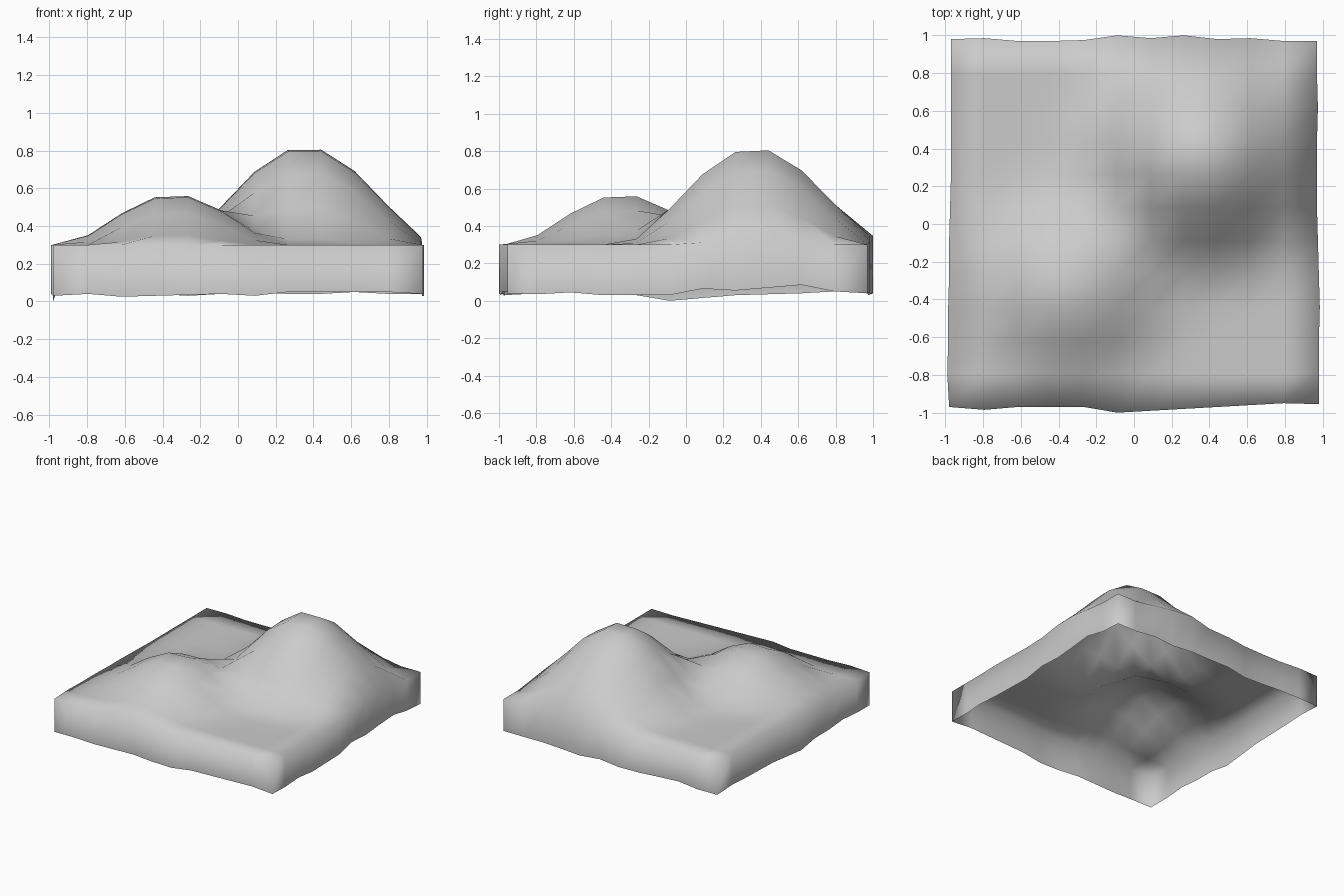
import bpy, bmesh
from mathutils import Vector

cube = bpy.data.objects.get("Cube")
if cube:
    bpy.data.objects.remove(cube, do_unlink=True)

SEGMENTS = 11
HALF = 0.97
GROUND = 0.3

# Hills: centre x, centre y, height, radius
HILLS = [(0.355, 0.365, 0.53, 0.73), (-0.34, -0.34, 0.275, 0.61)]

# Wavy lower rim of each side, in hundredths: height, then outward shift
RIM_HEIGHT = {
    "front": [3, 4, 2.5, 3, 3.5, 4, 3, 5, 5, 5, 5, 4],
    "back": [4, 4, 5, 4, 3, 4, 5, 4, 4, 5, 4, 4],
    "west": [3, 4, 5, 3.5, 3, 0, 1.5, 3, 3.5, 4, 5, 4],
    "east": [4, 3.5, 4.5, 3, 3, 3, 6.5, 5.5, 7, 8.5, 5, 4],
}
RIM_SHIFT = {
    "front": [0, 1.5, 0, 0, 0, 3, 2, 1, 0, -1, -2, -1.5],
    "back": [1, 1.5, 0, 0, 0.5, 3, 1.5, 3, 1, 1.5, 0, 0],
    "west": [1, 2, 1.5, 1.5, 1, 1, 0.5, 0, 0, 0, 0, 0],
    "east": [1, 1, 1, 1.5, 1, 0.5, 0, 0, 0, 0.5, 0, 0],
}


def height_at(x, y):
    z = GROUND
    for cx, cy, height, radius in HILLS:
        falloff = max(0, 1 - ((x - cx) ** 2 + (y - cy) ** 2) / radius ** 2)
        z += height * falloff ** 2
    return z


def sides_of(co):
    """Sides a rim point lies on, with its index along each and outward axis."""
    i, j = (round((v + HALF) / (2 * HALF) * SEGMENTS) for v in co.xy)
    table = [("front", j == 0, i, (0, -1, 0)), ("back", j == SEGMENTS, i, (0, 1, 0)),
             ("west", i == 0, j, (-1, 0, 0)), ("east", i == SEGMENTS, j, (1, 0, 0))]
    return [(name, k, Vector(axis)) for name, on, k, axis in table if on]


# Ground sheet
bm = bmesh.new()
bmesh.ops.create_grid(bm, x_segments=SEGMENTS, y_segments=SEGMENTS, size=HALF)
rim_edges = [e for e in bm.edges if e.is_boundary]
top_rim = {v for e in rim_edges for v in e.verts}
for v in bm.verts:
    v.co.z = height_at(v.co.x, v.co.y)

# Open skirt hanging from the ground's border
result = bmesh.ops.extrude_edge_only(bm, edges=rim_edges)
low_rim = {v for v in result["geom"] if isinstance(v, bmesh.types.BMVert)}
for v in top_rim | low_rim:
    sides = sides_of(v.co)
    if v in low_rim:
        v.co.z = min(RIM_HEIGHT[name][k] for name, k, axis in sides) / 100
    for name, k, axis in sides:
        v.co += axis * RIM_SHIFT[name][k] / 100

bmesh.ops.recalc_face_normals(bm, faces=bm.faces)
if sum(f.normal.z for f in bm.faces) < 0:
    bmesh.ops.reverse_faces(bm, faces=bm.faces)
for face in bm.faces:
    face.smooth = True

mesh = bpy.data.meshes.new("hilly_ground")
bm.to_mesh(mesh)
bm.free()
ground = bpy.data.objects.new("hilly_ground", mesh)
bpy.context.collection.objects.link(ground)

# Plain grey
grey = bpy.data.materials.new("light_grey")
grey.use_nodes = True
color = (0.6, 0.6, 0.6, 1)
grey.diffuse_color = color
grey.node_tree.nodes["Principled BSDF"].inputs["Base Color"].default_value = color
mesh.materials.append(grey)
